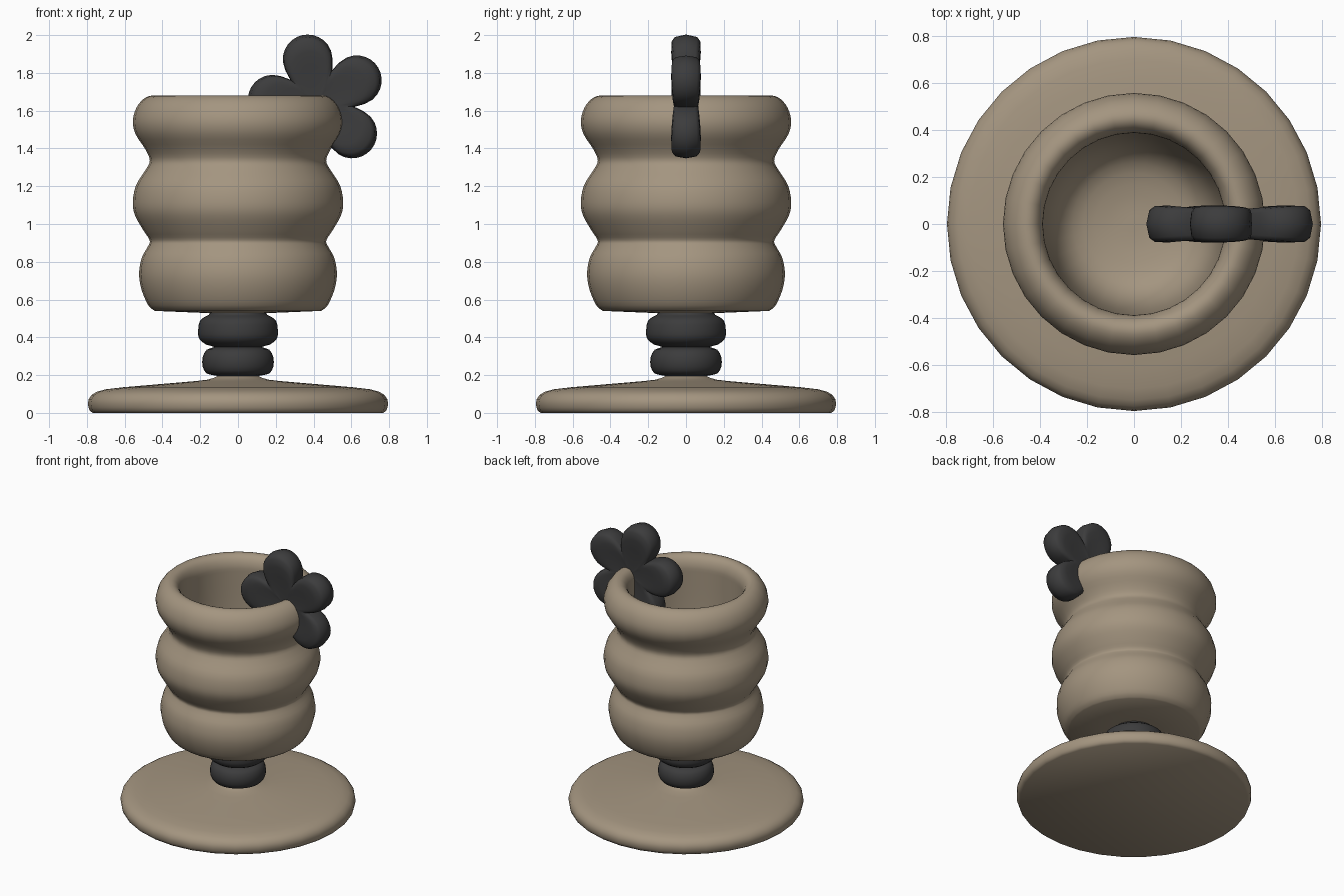
import bpy, math
from mathutils import Vector

if "Cube" in bpy.data.objects:
    bpy.data.objects.remove(bpy.data.objects["Cube"])


def material(name, rgb):
    m = bpy.data.materials.new(name)
    m.diffuse_color = (*rgb, 1)
    m.use_nodes = True
    m.node_tree.nodes["Principled BSDF"].inputs["Base Color"].default_value = m.diffuse_color
    return m


TAN = material("warm tan", (0.37, 0.30, 0.215))
DARK = material("charcoal", (0.045, 0.045, 0.046))


def add(name, verts, faces, mat, angle):
    me = bpy.data.meshes.new(name)
    me.from_pydata(verts, [], faces)
    me.materials.append(mat)
    ob = bpy.data.objects.new(name, me)
    bpy.context.collection.objects.link(ob)
    bpy.ops.object.select_all(action='DESELECT')
    bpy.context.view_layer.objects.active = ob
    ob.select_set(True)
    bpy.ops.object.mode_set(mode='EDIT')
    bpy.ops.mesh.select_all(action='SELECT')
    bpy.ops.mesh.normals_make_consistent(inside=False)
    bpy.ops.object.mode_set(mode='OBJECT')
    bpy.ops.object.shade_smooth_by_angle(angle=math.radians(angle))
    return ob


def smooth(pts, n=3):
    # Catmull-Rom refinement of a profile
    p = [Vector(q) for q in pts]
    p = [p[0]] + p + [p[-1]]
    out = []
    for a, b, c, d in zip(p, p[1:], p[2:], p[3:]):
        for i in range(n):
            t = i / n
            out.append(0.5 * (2 * b + (c - a) * t + (2 * a - 5 * b + 4 * c - d) * t * t
                              + (3 * b - a - 3 * c + d) * t ** 3))
    return out + [p[-1]]


def lathe(name, profile, mat, angle=50, seg=32):
    # open profile of (radius, z); both ends are capped
    verts, faces = [], []
    for r, z in profile:
        for i in range(seg):
            a = 2 * math.pi * i / seg
            verts.append((r * math.cos(a), r * math.sin(a), z))
    for k in range(len(profile) - 1):
        for i in range(seg):
            j = (i + 1) % seg
            faces.append((k * seg + i, k * seg + j, (k + 1) * seg + j, (k + 1) * seg + i))
    faces.append(tuple(range(seg)))
    last = (len(profile) - 1) * seg
    faces.append(tuple(range(last, last + seg)))
    return add(name, verts, faces, mat, angle)


# wide foot
lathe("foot", [(0.77, 0.0)] + smooth([(0.785, 0.012), (0.795, 0.05), (0.775, 0.095), (0.70, 0.125),
      (0.5, 0.145), (0.3, 0.162), (0.16, 0.176), (0.11, 0.195)], 2), TAN)

# two-bead stem
lathe("stem", smooth([(0.10, 0.185), (0.115, 0.197), (0.165, 0.208), (0.187, 0.245), (0.187, 0.295),
      (0.165, 0.335), (0.125, 0.349), (0.17, 0.362), (0.207, 0.395), (0.211, 0.44),
      (0.20, 0.49), (0.165, 0.514), (0.15, 0.525), (0.15, 0.56)], 2), DARK)

# bulging cup: outside, rim, then inside
outside = smooth([(0.44, 0.54), (0.475, 0.57), (0.51, 0.65), (0.524, 0.735), (0.51, 0.82), (0.475, 0.885),
                  (0.468, 0.915), (0.50, 0.965), (0.545, 1.045), (0.557, 1.115), (0.54, 1.205),
                  (0.49, 1.285), (0.467, 1.335), (0.49, 1.395), (0.542, 1.475), (0.557, 1.545),
                  (0.538, 1.615), (0.50, 1.662), (0.455, 1.68), (0.415, 1.662), (0.39, 1.61),
                  (0.388, 1.53), (0.388, 1.3), (0.375, 1.0), (0.34, 0.80), (0.26, 0.69), (0.12, 0.65),
                  (0.01, 0.645)], 3)
lathe("cup", [(0.2, 0.53)] + outside, TAN)

# five-petal flower set into the rim
CX, CZ, PETAL_DIST, PETAL_R, FIRST = 0.423, 1.637, 0.24, 0.132, math.radians(103)
N = 80


def outline(a):
    # distance to the edge of the nearest round petal, and how near its axis we are
    step = 2 * math.pi / 5
    d = (a + step / 2) % step - step / 2
    s = PETAL_DIST * math.sin(d)
    r = PETAL_DIST * math.cos(d) + math.sqrt(max(PETAL_R ** 2 - s * s, 0))
    return r, math.cos(d * 2.5)


LAYERS = [(0.02, 0.058, 0), (0.3, 0.060, 0), (0.55, 0.064, 0.3), (0.75, 0.064, 0.7),
          (0.90, 0.058, 1), (0.965, 0.045, 1)]
rings = [(f, -h, w) for f, h, w in LAYERS] + [(1, 0, 0)] + [(f, h, w) for f, h, w in LAYERS[::-1]]
verts, faces = [], []
for f, h, w in rings:
    for i in range(N):
        a = 2 * math.pi * i / N
        r, c = outline(a)
        y = h * (1 + 0.32 * w * c)
        verts.append((CX + f * r * math.cos(a + FIRST), y, CZ + f * r * math.sin(a + FIRST)))
for k in range(len(rings) - 1):
    for i in range(N):
        j = (i + 1) % N
        faces.append((k * N + i, k * N + j, (k + 1) * N + j, (k + 1) * N + i))
faces.append(tuple(range(N)))
faces.append(tuple(range((len(rings) - 1) * N, len(rings) * N)))
add("flower", verts, faces, DARK, 60)
